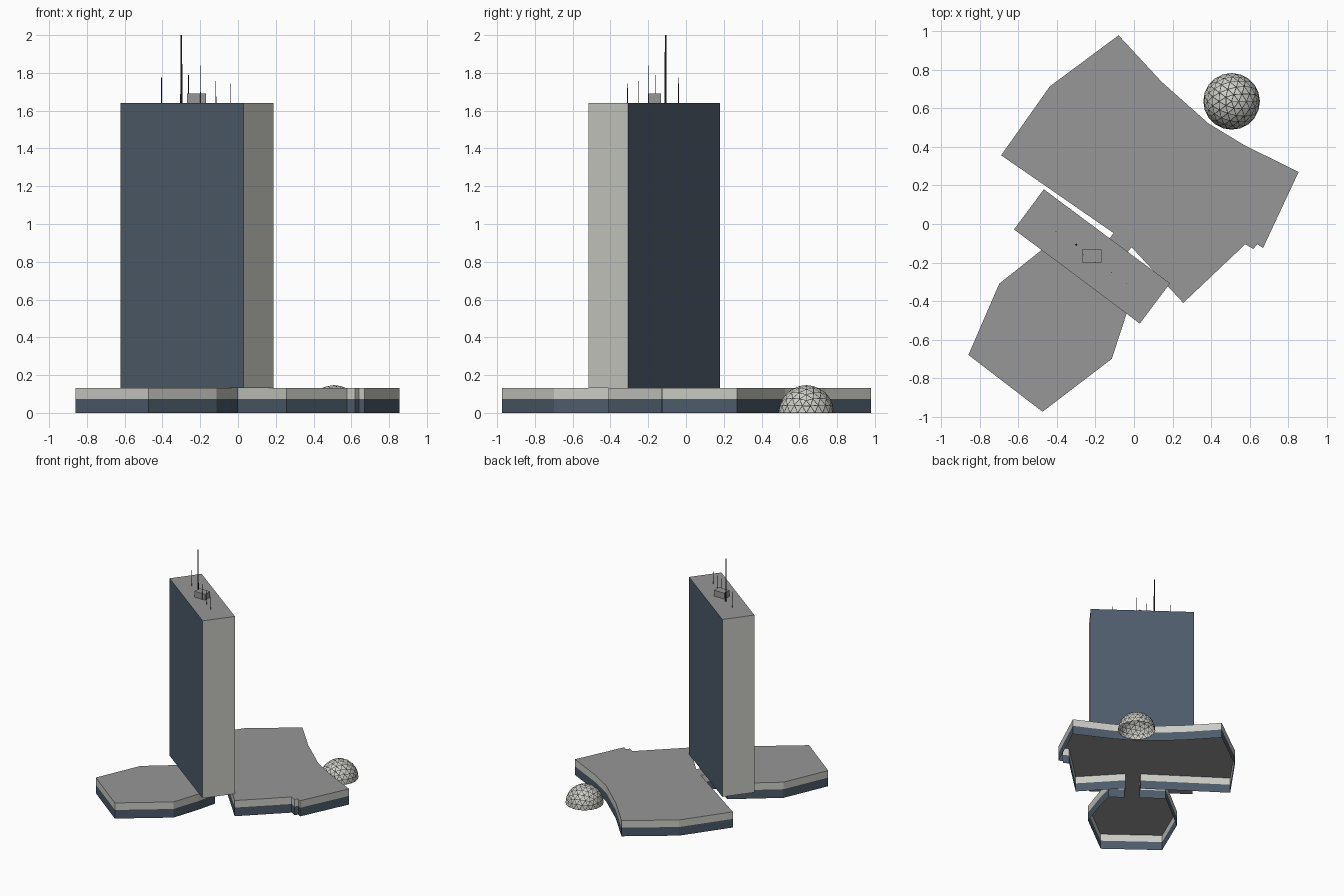
import bpy, bmesh
from mathutils import Vector

cube = bpy.data.objects.get("Cube")
if cube:
    bpy.data.objects.remove(cube, do_unlink=True)


def material(name, rgb):
    m = bpy.data.materials.new(name)
    m.use_nodes = True
    m.diffuse_color = (*rgb, 1)
    bsdf = next(n for n in m.node_tree.nodes if n.type == 'BSDF_PRINCIPLED')
    bsdf.inputs["Base Color"].default_value = (*rgb, 1)
    bsdf.inputs["Roughness"].default_value = 0.8
    return m


STONE = material("pale stone", (0.60, 0.60, 0.56))
GLASS = material("blue glass", (0.075, 0.105, 0.145))
ROOF = material("grey roof", (0.31, 0.31, 0.315))
METAL = material("dark metal", (0.04, 0.04, 0.04))


def finish(bm, name, mats):
    me = bpy.data.meshes.new(name)
    bm.to_mesh(me)
    bm.free()
    for m in mats:
        me.materials.append(m)
    ob = bpy.data.objects.new(name, me)
    bpy.context.collection.objects.link(ob)
    return ob


def wall_ring(bm, lower, z, mat):
    """Raise a closed ring of wall faces to height z."""
    upper = [bm.verts.new((v.co.x, v.co.y, z)) for v in lower]
    n = len(lower)
    for i in range(n):
        j = (i + 1) % n
        bm.faces.new((lower[i], lower[j], upper[j], upper[i])).material_index = mat
    return upper


BASE_TOP = 0.133
TOWER_TOP = 1.64

# Podium: two wings joined by a corridor, open underneath (counter-clockwise outline)
outline = [
    (-0.70, -0.31), (-0.86, -0.68), (-0.475, -0.975), (-0.115, -0.70),
    (-0.04, -0.47), (0.0, -0.31), (-0.10, -0.235),              # front wing
    (-0.013, -0.12), (0.256, -0.41), (0.578, -0.105), (0.62, -0.13),
    (0.64, -0.105), (0.67, -0.125), (0.855, 0.27), (0.572, 0.41),
    (0.386, 0.523), (0.142, 0.74), (-0.08, 0.98), (-0.437, 0.715),
    (-0.69, 0.357), (-0.106, -0.047),                           # back wing
    (-0.194, -0.165), (-0.36, -0.04)]
bm = bmesh.new()
ring = [bm.verts.new((x, y, 0)) for x, y in outline]
ring = wall_ring(bm, ring, 0.073, 1)
ring = wall_ring(bm, ring, BASE_TOP, 0)
bm.faces.new(ring).material_index = 2
finish(bm, "podium", [STONE, GLASS, ROOF])

# Tower: glass on the long sides, stone on the ends
bm = bmesh.new()
foot = [(-0.623, -0.028), (0.03, -0.517), (0.187, -0.308), (-0.468, 0.18)]
ring = [bm.verts.new((x, y, BASE_TOP)) for x, y in foot]
bm.faces.new(ring[::-1])
bm.faces.new(wall_ring(bm, ring, TOWER_TOP, 0))
bm.normal_update()
for f in bm.faces:
    if abs(f.normal.z) > 0.5:
        f.material_index = 2
    else:
        f.material_index = 0 if abs(f.normal.dot(Vector((0.8, -0.6, 0)))) > 0.5 else 1
finish(bm, "tower", [STONE, GLASS, ROOF])

# Rooftop plant room
bm = bmesh.new()
bmesh.ops.create_cube(bm, size=1)
bmesh.ops.scale(bm, vec=(0.1, 0.066, 0.05), verts=bm.verts)
bmesh.ops.translate(bm, vec=(-0.22, -0.166, TOWER_TOP + 0.025), verts=bm.verts)
finish(bm, "plant_room", [ROOF])


# Masts
def mast(name, x, y, top, r_base, r_tip):
    bm = bmesh.new()
    h = top - TOWER_TOP
    bmesh.ops.create_cone(bm, cap_ends=True, segments=8, radius1=r_base,
                          radius2=r_tip, depth=h)
    bmesh.ops.translate(bm, vec=(x, y, TOWER_TOP + h / 2), verts=bm.verts)
    finish(bm, name, [METAL])


mast("main_mast", -0.30, -0.108, 2.0, 0.006, 0.004)
for i, (x, y, top) in enumerate([(-0.405, -0.04, 1.775), (-0.262, -0.16, 1.79),
                                 (-0.198, -0.2, 1.84), (-0.117, -0.25, 1.757),
                                 (-0.038, -0.31, 1.745)]):
    mast(f"aerial_{i + 1}", x, y, top, 0.002, 0.0015)

# Geodesic dome: pale panels inset in dark struts
bm = bmesh.new()
bmesh.ops.create_icosphere(bm, subdivisions=3, radius=0.147)
bmesh.ops.bisect_plane(bm, geom=bm.verts[:] + bm.edges[:] + bm.faces[:], dist=1e-4,
                       plane_co=(0, 0, 0), plane_no=(0, 0, -1), clear_outer=True)
panels = bm.faces[:]
struts = bmesh.ops.inset_individual(bm, faces=panels, thickness=0.002,
                                    use_even_offset=True)["faces"]
for f in struts:
    f.material_index = 1
bmesh.ops.translate(bm, vec=(0.507, 0.637, 0), verts=bm.verts)
finish(bm, "dome", [STONE, METAL])
